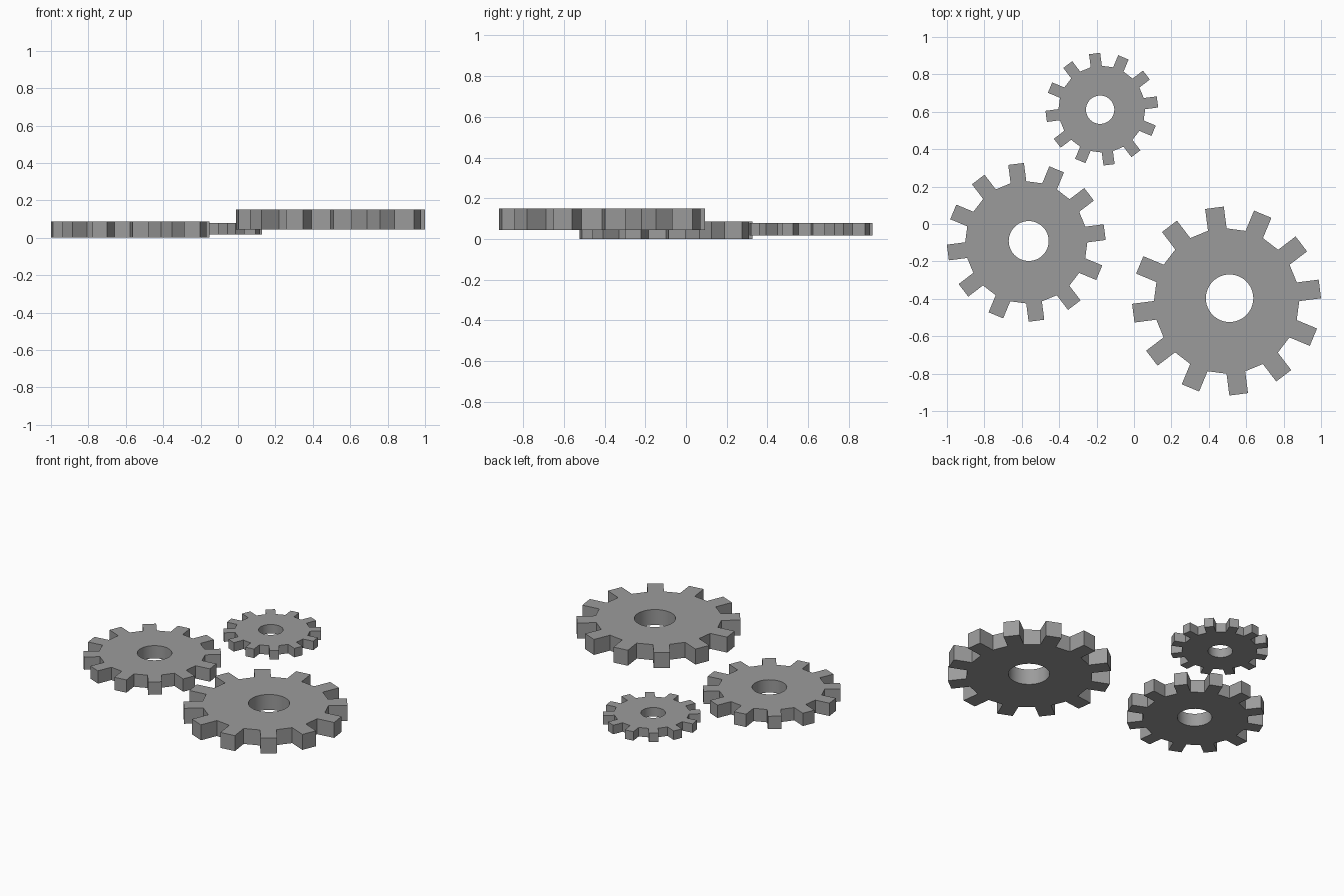
import bpy, bmesh
from math import cos, sin, pi, radians, sqrt

if "Cube" in bpy.data.objects:
    bpy.data.objects.remove(bpy.data.objects["Cube"])

TEETH = 12
PHASE = radians(7.4)

# dark grey metal
metal = bpy.data.materials.new("dark_grey")
metal.diffuse_color = (0.33, 0.33, 0.33, 1)
metal.use_nodes = True
metal.node_tree.nodes["Principled BSDF"].inputs["Base Color"].default_value = metal.diffuse_color


def gear(name, center, size, z0, z1, hole):
    """Straight-toothed gear of half-extent `size` with a slightly off-centre round bore."""
    tip, root, half = 0.99 * size, 0.765 * size, 0.099 * size
    inner = sqrt(root ** 2 - half ** 2)
    # toothed outline: four corners per tooth
    outline = []
    for i in range(TEETH):
        a = PHASE + i * 2 * pi / TEETH
        for r, w in ((inner, -half), (tip, -half), (tip, half), (inner, half)):
            outline.append((center[0] + r * cos(a) - w * sin(a),
                            center[1] + r * sin(a) + w * cos(a)))
    # round bore
    n = 48
    bore = [(hole[0] + 0.25 * size * cos(2 * pi * k / n),
             hole[1] + 0.25 * size * sin(2 * pi * k / n)) for k in range(n)]

    bm = bmesh.new()
    for loop in (outline, bore):
        vs = [bm.verts.new((x, y, z0)) for x, y in loop]
        for k in range(len(vs)):
            bm.edges.new((vs[k - 1], vs[k]))
    bmesh.ops.triangle_fill(bm, use_beauty=True, use_dissolve=False, edges=bm.edges[:])
    # thickness
    ext = bmesh.ops.extrude_face_region(bm, geom=bm.faces[:], use_keep_orig=True)
    top = [g for g in ext["geom"] if isinstance(g, bmesh.types.BMVert)]
    bmesh.ops.translate(bm, verts=top, vec=(0, 0, z1 - z0))
    bmesh.ops.recalc_face_normals(bm, faces=bm.faces[:])

    mesh = bpy.data.meshes.new(name)
    bm.to_mesh(mesh)
    bm.free()
    mesh.materials.append(metal)
    ob = bpy.data.objects.new(name, mesh)
    bpy.context.collection.objects.link(ob)
    bpy.ops.object.select_all(action='DESELECT')
    ob.select_set(True)
    bpy.context.view_layer.objects.active = ob
    bpy.ops.object.shade_smooth_by_angle(angle=radians(12))


gear("large_gear", (0.495, -0.412), 0.508, 0.045, 0.150, (0.511, -0.397))
gear("medium_gear", (-0.576, -0.098), 0.427, 0.0, 0.087, (-0.563, -0.091))
gear("small_gear", (-0.172, 0.614), 0.303, 0.018, 0.079, (-0.181, 0.611))
